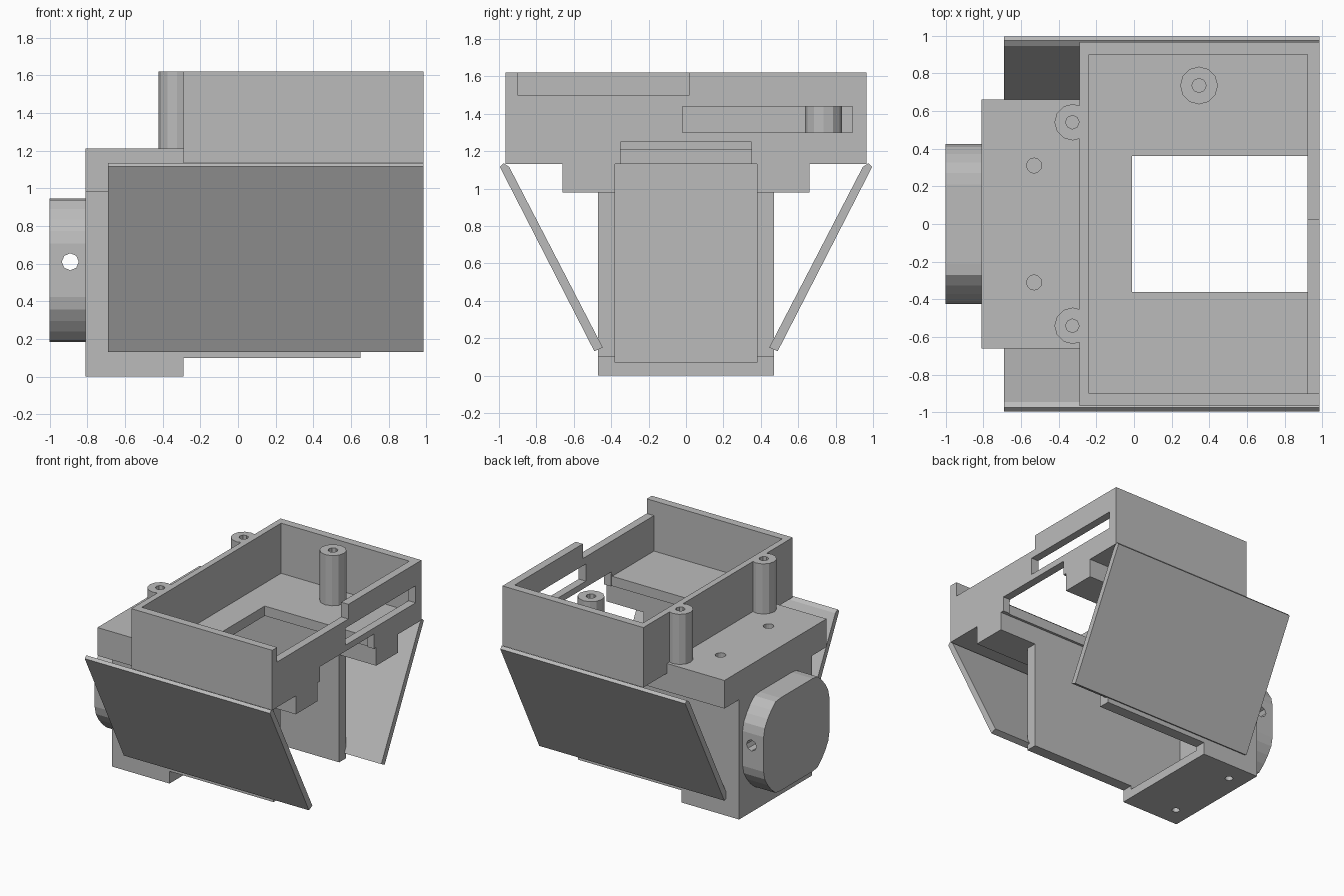
import bpy, bmesh, math
from mathutils import Vector

if "Cube" in bpy.data.objects:
    bpy.data.objects.remove(bpy.data.objects["Cube"], do_unlink=True)

grey = bpy.data.materials.new("plain grey")
grey.use_nodes = True
colour = (0.5, 0.5, 0.5, 1)
grey.diffuse_color = colour
grey.node_tree.nodes["Principled BSDF"].inputs["Base Color"].default_value = colour


def prism(name, outline, axis, lo, hi):
    """Extrude a 2D outline along an axis."""
    place = {"x": lambda a, b, t: (t, a, b),
             "y": lambda a, b, t: (a, t, b),
             "z": lambda a, b, t: (a, b, t)}[axis]
    bm = bmesh.new()
    face = bm.faces.new([bm.verts.new(place(a, b, lo)) for a, b in outline])
    moved = bmesh.ops.extrude_face_region(bm, geom=[face])["geom"]
    bmesh.ops.translate(bm, vec=Vector(place(0, 0, hi - lo)),
                        verts=[v for v in moved if isinstance(v, bmesh.types.BMVert)])
    bmesh.ops.recalc_face_normals(bm, faces=bm.faces)
    mesh = bpy.data.meshes.new(name)
    bm.to_mesh(mesh)
    bm.free()
    mesh.materials.append(grey)
    obj = bpy.data.objects.new(name, mesh)
    bpy.context.collection.objects.link(obj)
    return obj


def box(name, x, y, z):
    return prism(name, [(x[0], y[0]), (x[1], y[0]), (x[1], y[1]), (x[0], y[1])], "z", *z)


def circle(a, b, r, n=12):
    return [(a + r * math.cos(math.tau * i / n), b + r * math.sin(math.tau * i / n))
            for i in range(n)]


def cut(obj, cutter):
    """Subtract the cutter and discard it."""
    mod = obj.modifiers.new("cut", "BOOLEAN")
    mod.operation = "DIFFERENCE"
    mod.solver = "EXACT"
    mod.object = cutter
    bpy.context.view_layer.objects.active = obj
    bpy.ops.object.modifier_apply(modifier=mod.name)
    bpy.data.objects.remove(cutter, do_unlink=True)


# Open tray with floor opening, cable slot and lowered rim
tray = box("tray", (-0.29, 0.985), (-0.965, 0.965), (1.13, 1.62))
cut(tray, box("cutter", (-0.24, 0.92), (-0.9, 0.9), (1.21, 2)))
cut(tray, box("cutter", (-0.01, 0.925), (-0.36, 0.36), (1, 1.23)))
cut(tray, box("cutter", (0.9, 1.1), (-0.35, 0.35), (1, 1.25)))
cut(tray, box("cutter", (0.9, 1.1), (-0.02, 0.89), (1.3, 1.44)))
cut(tray, box("cutter", (0.9, 1.1), (-0.9, 0.02), (1.5, 2)))

# Rear shelf, hollow underneath, with screw holes
shelf = box("shelf", (-0.81, -0.29), (-0.66, 0.66), (0.98, 1.21))
cut(shelf, box("cutter", (-0.77, 0), (-0.38, 0.38), (0.9, 1.13)))

# Lower body, open toward the tray end
body = prism("body", [(-0.81, 0), (-0.29, 0), (-0.29, 0.1), (0.65, 0.1),
                      (0.65, 0.98), (-0.81, 0.98)], "y", -0.47, 0.47)
cut(body, box("cutter", (-0.77, 1), (-0.38, 0.38), (0.07, 2)))

flap_outline = [(0.995, 1.115), (0.975, 1.135), (0.945, 1.115), (0.445, 0.15), (0.49, 0.13)]
for side, word in ((-1, "right"), (1, "left")):
    cut(shelf, prism("cutter", circle(-0.53, side * 0.31, 0.04), "z", 1, 1.3))
    cut(body, prism("cutter", circle(-0.67, side * 0.31, 0.03), "z", -0.1, 0.1))

    # Rails under the tray
    box(word + "_rail", (-0.29, 0.985), sorted((side * 0.38, side * 0.66)), (0.98, 1.13))

    # Sloping side flaps
    prism(word + "_flap", [(side * y, z) for y, z in flap_outline], "x", -0.69, 0.985)

    # Outer screw posts merged against the tray wall
    post = prism(word + "_post", [(min(x, -0.27), y) for x, y in
                 circle(-0.325, side * 0.54, 0.097)], "z", 1.2, 1.62)
    cut(post, prism("cutter", circle(-0.327, side * 0.54, 0.036, 8), "z", 1.35, 2))

# Screw post inside the tray
post = prism("inner_post", circle(0.345, 0.735, 0.1), "z", 1.2, 1.62)
cut(post, prism("cutter", circle(0.345, 0.735, 0.038, 8), "z", 1.35, 2))

# Flattened drum with a cross hole
drum = prism("drum", [(max(-0.425, min(0.425, y)), 0.565 + max(-0.38, min(0.38, z)))
                      for y, z in circle(0, 0, 0.46, 40)], "x", -1, -0.81)
cut(drum, prism("cutter", circle(-0.89, 0.61, 0.045, 8), "y", -1, 1))
